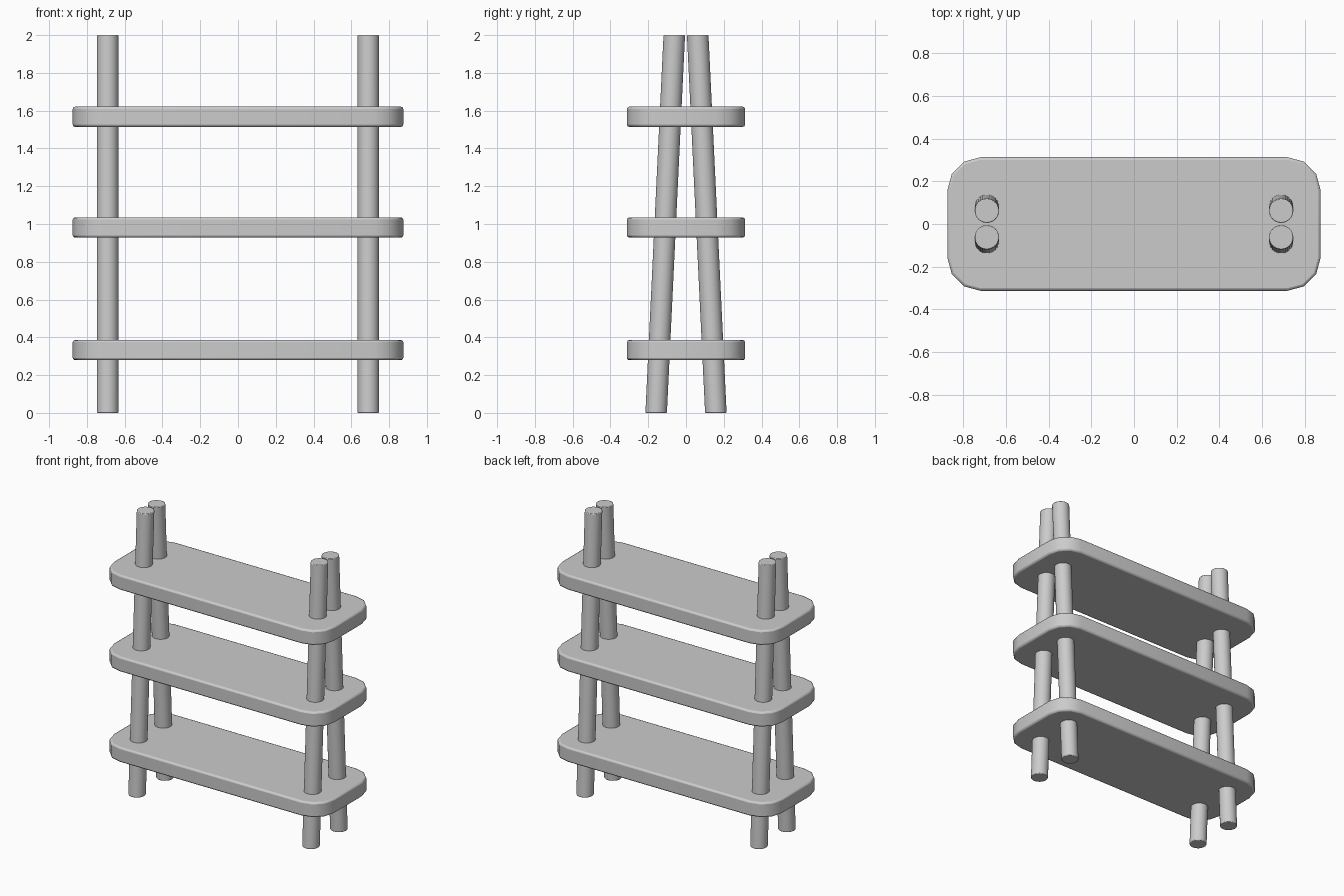
import bpy, bmesh, math
from mathutils import Vector

if "Cube" in bpy.data.objects:
    bpy.data.objects.remove(bpy.data.objects["Cube"])

grey = bpy.data.materials.new("light_grey")
grey.use_nodes = True
colour = (0.6, 0.6, 0.6, 1)
grey.diffuse_color = colour
grey.node_tree.nodes["Principled BSDF"].inputs["Base Color"].default_value = colour


def finish(name, bm, bevel, angle):
    """Turn a bmesh into a softened, shaded object."""
    bmesh.ops.recalc_face_normals(bm, faces=bm.faces)
    mesh = bpy.data.meshes.new(name)
    bm.to_mesh(mesh)
    bm.free()
    mesh.materials.append(grey)
    obj = bpy.data.objects.new(name, mesh)
    bpy.context.collection.objects.link(obj)
    mod = obj.modifiers.new("soft_edges", "BEVEL")
    mod.width, mod.segments = bevel, 2
    mod.limit_method, mod.angle_limit = "ANGLE", math.radians(60)
    bpy.ops.object.select_all(action="DESELECT")
    obj.select_set(True)
    bpy.context.view_layer.objects.active = obj
    bpy.ops.object.shade_smooth_by_angle(angle=math.radians(angle))


def shelf(name, bottom, half_x=0.875, half_y=0.313, thick=0.107, radius=0.155):
    """Rounded board with three facets per corner."""
    bm = bmesh.new()
    verts = []
    for i, (sx, sy) in enumerate([(1, 1), (-1, 1), (-1, -1), (1, -1)]):
        for step in range(4):
            a = math.radians(90 * i + 30 * step)
            verts.append(bm.verts.new((sx * (half_x - radius) + radius * math.cos(a),
                                       sy * (half_y - radius) + radius * math.sin(a), bottom)))
    face = bm.faces.new(verts)
    top = bmesh.ops.extrude_face_region(bm, geom=[face])["geom"]
    bmesh.ops.translate(bm, vec=(0, 0, thick),
                        verts=[v for v in top if isinstance(v, bmesh.types.BMVert)])
    finish(name, bm, 0.012, 40)


def pole(name, x, y_bottom, y_top, height=2.0, radius=0.057):
    """Leaning round pole with level ends."""
    bm = bmesh.new()
    bmesh.ops.create_cone(bm, cap_ends=True, segments=32,
                          radius1=radius, radius2=radius, depth=height)
    for v in bm.verts:
        t = v.co.z / height + 0.5
        v.co += Vector((x, y_bottom + (y_top - y_bottom) * t, height / 2))
    finish(name, bm, 0.004, 40)


# Three boards
for name, z in [("lower_shelf", 0.279), ("middle_shelf", 0.928), ("upper_shelf", 1.514)]:
    shelf(name, z)

# Four poles leaning inward in pairs
for side, sx in [("left", 1), ("right", -1)]:
    for end, sy in [("front", -1), ("back", 1)]:
        pole(f"{end}_{side}_pole", sx * 0.69, sy * 0.158, sy * 0.062)
